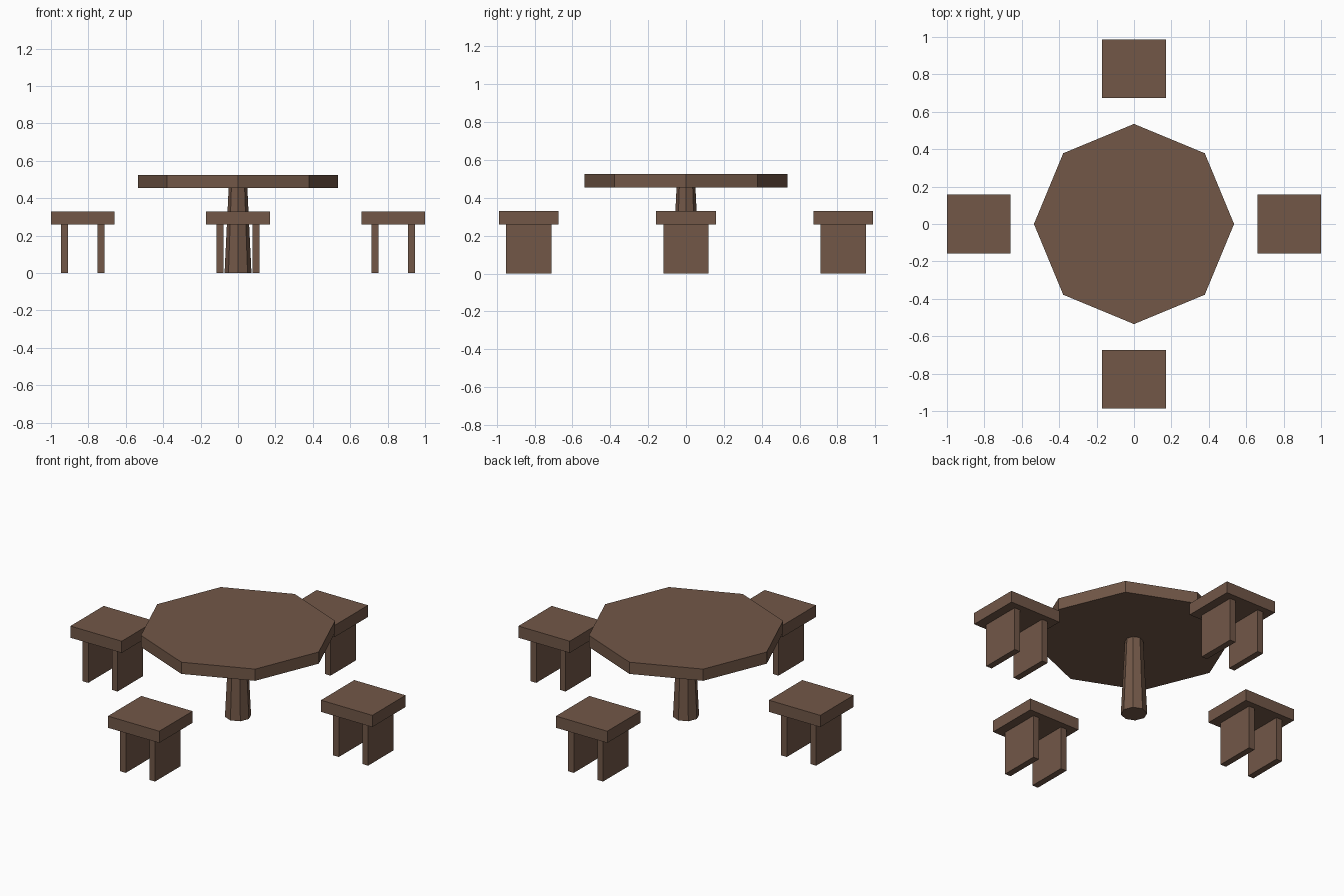
import bpy
import math

if "Cube" in bpy.data.objects:
    bpy.data.objects.remove(bpy.data.objects["Cube"])

wood = bpy.data.materials.new("brown wood")
wood.diffuse_color = (0.168, 0.096, 0.064, 1.0)
wood.use_nodes = True
wood.node_tree.nodes["Principled BSDF"].inputs["Base Color"].default_value = wood.diffuse_color


def box(name, center, size):
    bpy.ops.mesh.primitive_cube_add(size=1, location=center)
    ob = bpy.context.object
    ob.name = name
    ob.scale = size
    bpy.ops.object.transform_apply(location=False, rotation=False, scale=True)
    ob.data.materials.append(wood)
    return ob


def octagon(name, r_bottom, r_top, z0, z1):
    # Eight-sided solid with corners on the x and y axes
    bpy.ops.mesh.primitive_cone_add(vertices=8, radius1=r_bottom, radius2=r_top,
                                    depth=z1 - z0, location=(0, 0, (z0 + z1) / 2))
    ob = bpy.context.object
    ob.name = name
    ob.data.materials.append(wood)
    return ob


# Table: octagonal top on a tapered pedestal
octagon("table_top", 0.535, 0.535, 0.455, 0.525)
octagon("table_pedestal", 0.072, 0.05, 0.0, 0.455)

# Four stools, all facing the same way, each with two slab legs
for side, x, y in (("left", -0.83, 0), ("right", 0.83, 0),
                   ("front", 0, -0.83), ("back", 0, 0.83)):
    box(f"{side}_stool_seat", (x, y, 0.295), (0.34, 0.315, 0.07))
    for leg, sx in (("left", -1), ("right", 1)):
        box(f"{side}_stool_{leg}_leg", (x + sx * 0.097, y, 0.13), (0.038, 0.24, 0.26))
